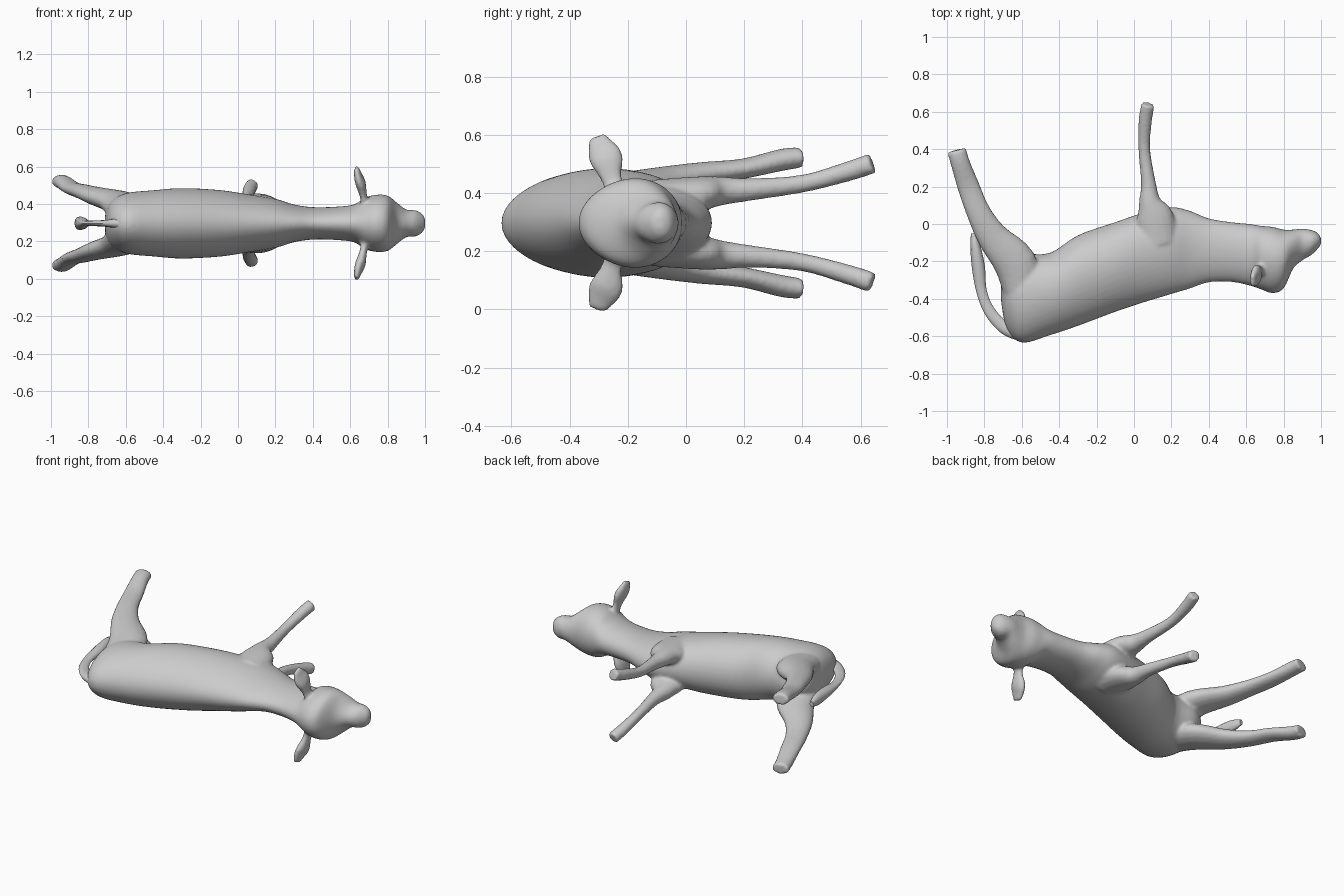
import bpy, bmesh, math
from mathutils import Vector

cube = bpy.data.objects.get("Cube")
if cube:
    bpy.data.objects.remove(cube, do_unlink=True)

MID = 0.297  # height of the animal's plane of symmetry

hide = bpy.data.materials.new("plain_grey_hide")
hide.use_nodes = True
GREY = (0.6, 0.6, 0.6, 1)
hide.diffuse_color = GREY
hide.node_tree.nodes["Principled BSDF"].inputs["Base Color"].default_value = GREY


def smooth_rows(rows, steps):
    """Resample rows of numbers along a Catmull-Rom spline."""
    pts = [Vector(r) for r in rows]
    pts = [pts[0]] + pts + [pts[-1]]
    out = []
    for a, b, c, d in zip(pts, pts[1:], pts[2:], pts[3:]):
        for i in range(steps):
            t = i / steps
            out.append((b * 2 + (c - a) * t + (a * 2 - b * 5 + c * 4 - d) * t ** 2
                        + (b * 3 - a - c * 3 + d) * t ** 3) / 2)
    out.append(pts[-1])
    return out


def skin(name, rings):
    """Close a row of rings into one solid object."""
    bm = bmesh.new()
    loops = [[bm.verts.new(p) for p in ring] for ring in rings]
    count = len(loops[0])
    for lower, upper in zip(loops, loops[1:]):
        for i in range(count):
            j = (i + 1) % count
            bm.faces.new((lower[i], lower[j], upper[j], upper[i]))
    bm.faces.new(loops[0])
    bm.faces.new(loops[-1])
    bmesh.ops.recalc_face_normals(bm, faces=bm.faces)
    mesh = bpy.data.meshes.new(name)
    bm.to_mesh(mesh)
    bm.free()
    mesh.materials.append(hide)
    obj = bpy.data.objects.new(name, mesh)
    bpy.context.collection.objects.link(obj)
    return obj


def circle(sides):
    return [(math.cos(math.tau * i / sides), math.sin(math.tau * i / sides))
            for i in range(sides)]


def limb(name, rows, side, axis, sides=16):
    """Tapered tube; each row holds x, y, offset from the middle and two radii."""
    rows = smooth_rows(rows, 4)
    centres = [Vector((r[0], r[1], MID + side * r[2])) for r in rows]
    rings = []
    last = len(rows) - 1
    for i, r in enumerate(rows):
        tangent = (centres[min(i + 1, last)] - centres[max(i - 1, 0)]).normalized()
        across = tangent.cross(Vector(axis)).normalized()
        thick = across.cross(tangent)
        rings.append([centres[i] + across * c * r[3] + thick * s * r[4]
                      for c, s in circle(sides)])
    return skin(name, rings)


# Trunk, neck and head: x, back edge, belly edge, half width
TRUNK = [
    (-.71, -.42, -.25, .05), (-.68, -.56, -.2, .115), (-.6, -.635, -.16, .16),
    (-.45, -.595, -.155, .176), (-.3, -.545, -.06, .187), (-.1, -.47, .01, .177),
    (.05, -.42, .06, .155), (.2, -.375, .09, .13), (.3, -.345, .07, .1),
    (.4, -.312, .03, .086), (.52, -.31, .01, .088), (.62, -.33, 0, .1),
    (.68, -.35, -.01, .137), (.74, -.37, -.015, .152), (.8, -.345, -.03, .147),
    (.85, -.24, -.03, .11), (.9, -.195, -.025, .073), (.95, -.165, -.033, .07),
    (.985, -.13, -.05, .05), (1, -.11, -.075, .025)]
rings = []
for x, back, belly, width in smooth_rows(TRUNK, 4):
    middle, half = (back + belly) / 2, (belly - back) / 2
    rings.append([(x, middle + half * c, MID + width * s * (1 + .12 * c))
                  for c, s in circle(40)])
parts = [skin("body", rings)]

# Legs and ears, mirrored across the plane of symmetry
HIND_LEG = [
    (-.6, -.36, .07, .1, .08), (-.635, -.21, .11, .115, .065),
    (-.755, -.07, .145, .085, .05), (-.83, .06, .17, .066, .04),
    (-.885, .2, .187, .06, .035), (-.93, .33, .217, .052, .038),
    (-.948, .395, .225, .052, .036)]
FRONT_LEG = [
    (.13, -.1, .08, .11, .07), (.11, .04, .1, .1, .06),
    (.085, .12, .11, .06, .05), (.077, .22, .115, .04, .039),
    (.055, .4, .135, .032, .031), (.06, .55, .175, .036, .034),
    (.075, .64, .205, .036, .036)]
EAR = [
    (.68, -.24, .1, .04, .025), (.67, -.255, .15, .036, .02),
    (.655, -.272, .215, .058, .028), (.642, -.29, .255, .052, .022),
    (.633, -.307, .297, .03, .013)]
for side, label in ((1, "upper"), (-1, "lower")):
    parts.append(limb(label + "_hind_leg", HIND_LEG, side, (0, 0, 1)))
    parts.append(limb(label + "_front_leg", FRONT_LEG, side, (0, 0, 1)))
    parts.append(limb(label + "_ear", EAR, side, (1, 0, 0)))

# Tail with a thicker tuft, curling round behind the rump
TAIL = [
    (-.61, -.58, 0, .045, .035), (-.69, -.555, 0, .035, .02),
    (-.77, -.47, 0, .03, .015), (-.815, -.36, 0, .028, .016),
    (-.832, -.23, 0, .035, .032), (-.848, -.12, 0, .027, .036),
    (-.86, -.05, 0, .012, .018)]
tail = limb("tail", TAIL, 1, (0, 0, 1), 12)

# Fuse the body, legs and ears into one soft skin
bpy.ops.object.select_all(action="DESELECT")
for part in parts:
    part.select_set(True)
body = parts[0]
bpy.context.view_layer.objects.active = body
bpy.ops.object.join()
fuse = body.modifiers.new("fuse", "REMESH")
fuse.mode = "VOXEL"
fuse.voxel_size = 0.01
fuse.use_smooth_shade = True
soften = body.modifiers.new("soften", "SMOOTH")
soften.factor = 0.5
soften.iterations = 5

# Smooth shading
tail.select_set(True)
body.select_set(True)
bpy.ops.object.shade_smooth_by_angle(angle=math.radians(50))
